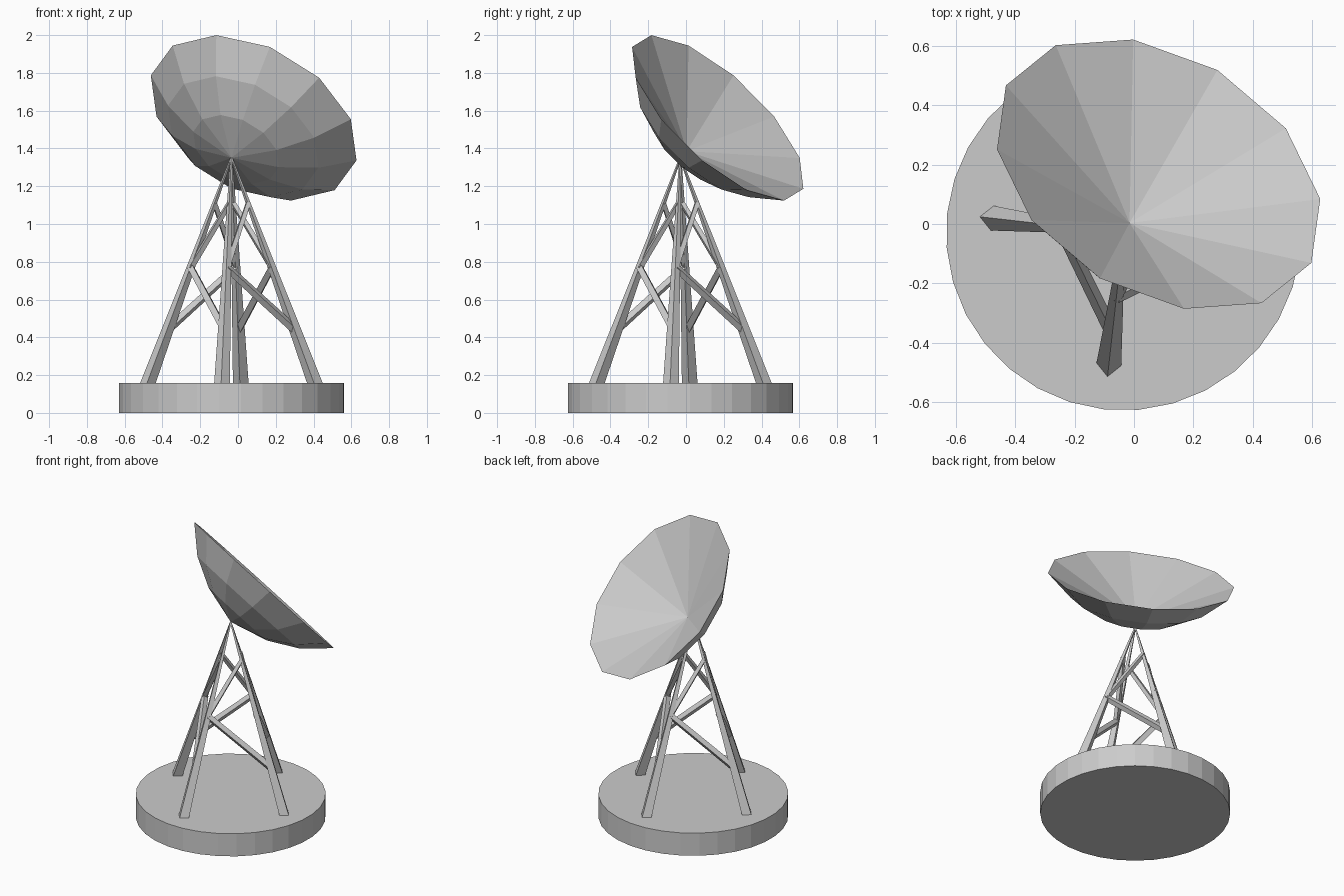
import bpy, bmesh
from math import sin, cos, pi, radians
from mathutils import Vector

if "Cube" in bpy.data.objects:
    bpy.data.objects.remove(bpy.data.objects["Cube"])

CX, CY = -0.035, -0.03
BASE_TOP, APEX_Z = 0.157, 1.35
PHASE = radians(-6.4)
APEX = Vector((CX, CY, APEX_Z))
UP = Vector((0, 0, 1))


def ring(bm, centre, u, v, r, n, phase=0.0):
    return [bm.verts.new(centre + r * (cos(phase + 2 * pi * i / n) * u + sin(phase + 2 * pi * i / n) * v))
            for i in range(n)]


def bridge(bm, a, b):
    n = len(a)
    for i in range(n):
        j = (i + 1) % n
        bm.faces.new((a[i], a[j], b[j], b[i]))


def fan(bm, tip, a):
    for i in range(len(a)):
        bm.faces.new((tip, a[i], a[(i + 1) % len(a)]))


def finish(bm, name):
    bmesh.ops.recalc_face_normals(bm, faces=bm.faces)
    me = bpy.data.meshes.new(name)
    bm.to_mesh(me)
    bm.free()
    ob = bpy.data.objects.new(name, me)
    bpy.context.collection.objects.link(ob)
    return ob


def prism(name, p, q, u, v, r0, r1, n=4, phase=0.0):
    bm = bmesh.new()
    a = ring(bm, p, u, v, r0, n, phase)
    b = ring(bm, q, u, v, r1, n, phase)
    bridge(bm, a, b)
    bm.faces.new(a)
    bm.faces.new(b)
    return finish(bm, name)


# round base
X, Y = Vector((1, 0, 0)), Vector((0, 1, 0))
prism("base", Vector((CX, CY, 0)), Vector((CX, CY, BASE_TOP)), X, Y, 0.598, 0.598, 32, PHASE)

# four tapered legs meeting at the top
dirs = [Vector((cos(PHASE + k * pi / 2), sin(PHASE + k * pi / 2), 0)) for k in range(4)]
feet = [Vector((CX, CY, BASE_TOP - 0.005)) + 0.447 * d for d in dirs]
for k in range(4):
    prism(f"leg_{k + 1}", feet[k], APEX, dirs[k], dirs[(k + 1) % 4], 0.042, 0.006)


def on_leg(k, z):
    f = feet[k % 4]
    return f.lerp(APEX, (z - f.z) / (APEX_Z - f.z))


# zigzag braces on every side of the tower
for k in range(4):
    path = [on_leg(k, 0.44), on_leg(k - 1, 0.77), on_leg(k, 1.11)]
    for s, (r0, r1) in enumerate(((0.024, 0.022), (0.019, 0.016))):
        p, q = path[s], path[s + 1]
        d = (q - p).normalized()
        u = d.cross(UP).normalized()
        prism(f"brace_{k + 1}_{s + 1}", p, q, u, d.cross(u), r0, r1)

# tilted dish: ringed outer shell with a plain cone hollow
rim_c = Vector((0.083, 0.168, 1.562))
n = (rim_c - APEX).normalized()
u = Vector((0.087, -0.452, 0.378))
u = (u - n * u.dot(n)).normalized()
v = n.cross(u)
bm = bmesh.new()
profile = [(0.248, 0.066), (0.435, 0.166), (0.595, 0.313)]
rings = [ring(bm, APEX + n * h, u, v, r, 12) for r, h in profile]
fan(bm, bm.verts.new(APEX), rings[0])
bridge(bm, rings[0], rings[1])
bridge(bm, rings[1], rings[2])
fan(bm, bm.verts.new(APEX + n * 0.053), rings[2])
finish(bm, "dish")
